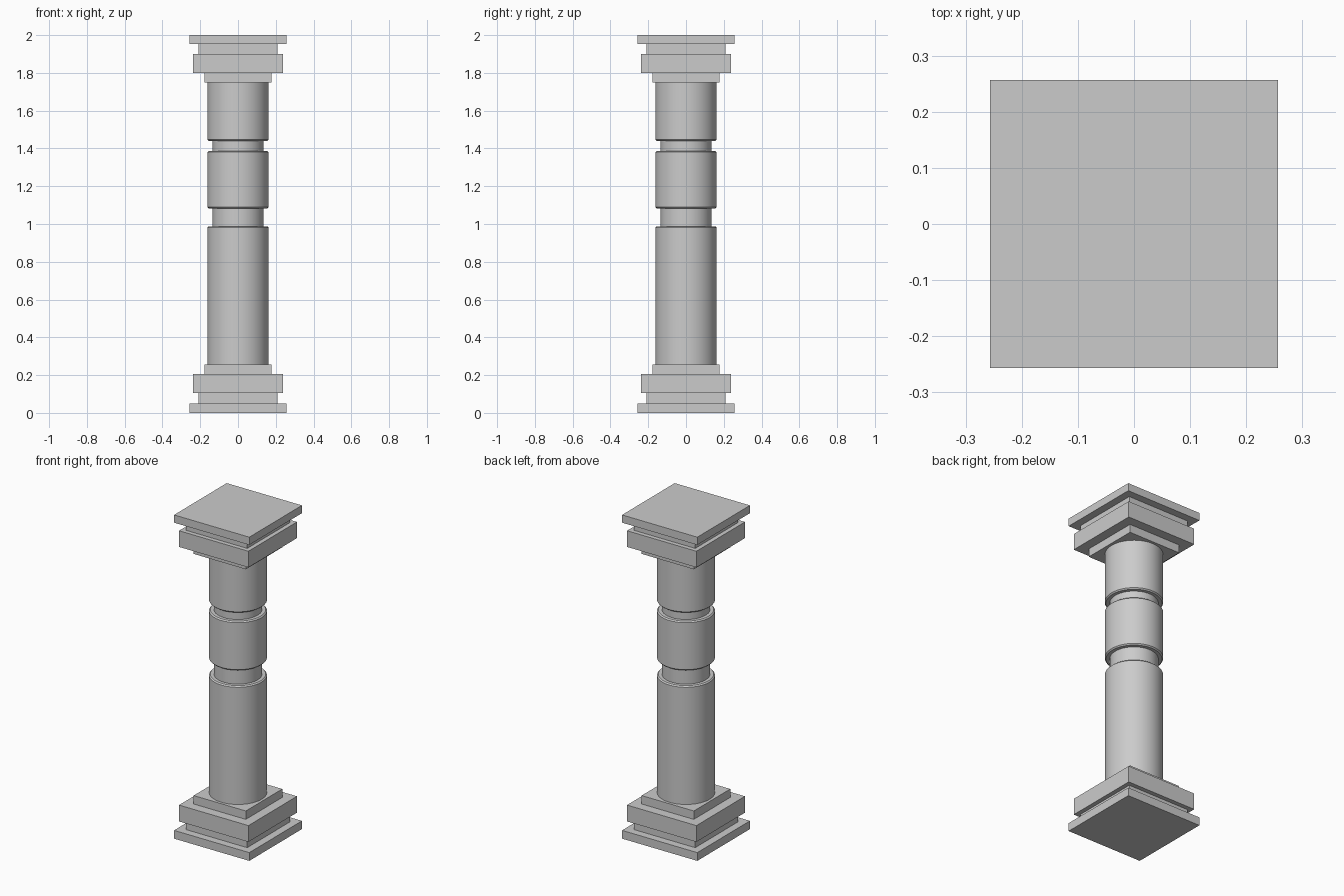
import bpy, bmesh, math

if "Cube" in bpy.data.objects:
    bpy.data.objects.remove(bpy.data.objects["Cube"])

SEGMENTS = 64


def slab(name, half, z0, z1):
    bpy.ops.mesh.primitive_cube_add(size=1, location=(0, 0, (z0 + z1) / 2))
    ob = bpy.context.object
    ob.name = name
    ob.scale = (2 * half, 2 * half, z1 - z0)
    bpy.ops.object.transform_apply(location=False, rotation=False, scale=True)


def lathe(name, profile):
    bm = bmesh.new()
    rings = []
    for r, z in profile:
        rings.append([bm.verts.new((r * math.cos(2 * math.pi * i / SEGMENTS),
                                    r * math.sin(2 * math.pi * i / SEGMENTS), z))
                      for i in range(SEGMENTS)])
    for a, b in zip(rings, rings[1:]):
        for i in range(SEGMENTS):
            j = (i + 1) % SEGMENTS
            bm.faces.new((a[i], a[j], b[j], b[i]))
    bm.faces.new(rings[0][::-1])
    bm.faces.new(rings[-1])
    mesh = bpy.data.meshes.new(name)
    bm.to_mesh(mesh)
    bm.free()
    ob = bpy.data.objects.new(name, mesh)
    bpy.context.collection.objects.link(ob)
    bpy.ops.object.select_all(action='DESELECT')
    ob.select_set(True)
    bpy.context.view_layer.objects.active = ob
    bpy.ops.object.shade_smooth_by_angle(angle=math.radians(30))


# Stepped square plates, mirrored between base and capital
plates = [("plinth", 0.257, 0.0, 0.051), ("recess", 0.21, 0.051, 0.104),
          ("block", 0.237, 0.104, 0.205), ("collar", 0.178, 0.205, 0.257)]
for part, half, z0, z1 in plates:
    slab("base_" + part, half, z0, z1)
top_plates = [("collar", 0.178, 1.75, 1.80), ("block", 0.237, 1.80, 1.90),
              ("recess", 0.21, 1.90, 1.952), ("abacus", 0.257, 1.952, 2.0)]
for part, half, z0, z1 in top_plates:
    slab("capital_" + part, half, z0, z1)

# Round shaft with two grooves and chamfered groove lips
R, N, C = 0.162, 0.135, 0.007
profile = [(R, 0.257)]
for g0, g1 in [(0.988, 1.083), (1.387, 1.44)]:
    profile += [(R, g0 - C), (R - C, g0), (N, g0),
                (N, g1), (R - C, g1), (R, g1 + C)]
profile.append((R, 1.75))
lathe("shaft", profile)
